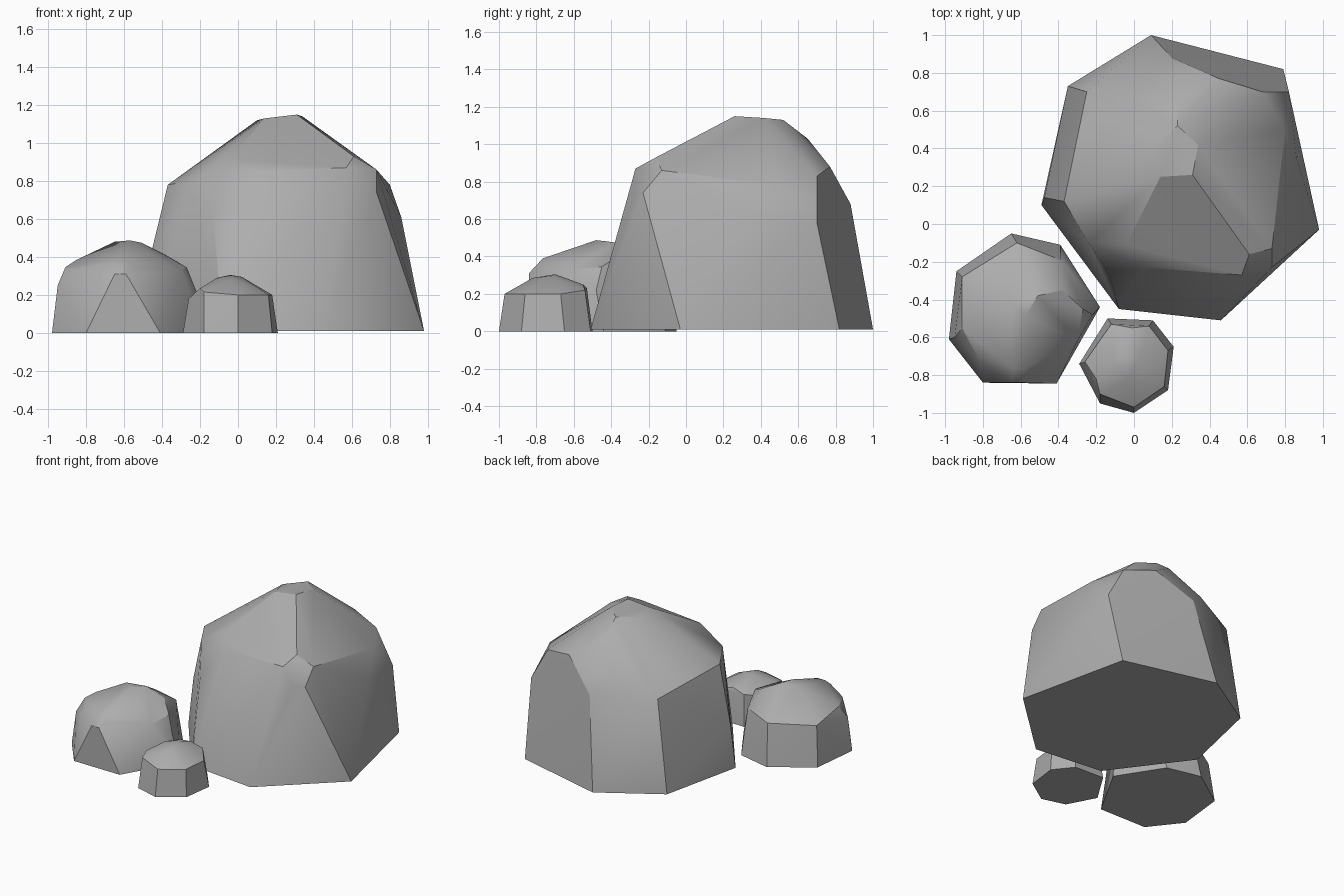
import bpy, bmesh, math

# One stone grey for all three boulders
stone = bpy.data.materials.new("stone grey")
stone.diffuse_color = (0.42, 0.42, 0.42, 1)


def rock(name, base, upper, z0=0.0):
    """Chiselled boulder: convex hull of a ground outline and its upper corners."""
    bm = bmesh.new()
    for x, y in base:
        bm.verts.new((x, y, z0))
    for p in upper:
        bm.verts.new(p)
    hull = bmesh.ops.convex_hull(bm, input=bm.verts[:])
    loose = {g for g in hull["geom_interior"] + hull["geom_unused"]
             if isinstance(g, bmesh.types.BMVert)}
    bmesh.ops.delete(bm, geom=list(loose), context='VERTS')
    # merge the nearly flat triangles into facets
    bmesh.ops.dissolve_limit(bm, angle_limit=math.radians(3),
                             verts=bm.verts[:], edges=bm.edges[:])
    bmesh.ops.recalc_face_normals(bm, faces=bm.faces[:])
    me = bpy.data.meshes.new(name)
    bm.to_mesh(me)
    bm.free()
    me.materials.append(stone)
    ob = bpy.data.objects.new(name, me)
    bpy.context.collection.objects.link(ob)
    bpy.ops.object.select_all(action='DESELECT')
    ob.select_set(True)
    bpy.context.view_layer.objects.active = ob
    bpy.ops.object.shade_smooth_by_angle(angle=math.radians(30))


# Large boulder: crown, shoulders, front corner chip, back
rock("large_boulder",
     [(.09, 1), (.79, .82), (.98, -.03), (.46, -.51), (-.08, -.45), (-.49, .10), (-.35, .73)],
     [(.14, .25, 1.13), (.31, .26, 1.15), (.34, .42, 1.14), (.23, .52, 1.13), (.10, .40, 1.12),
      (.05, -.23, .85), (.57, -.27, .87), (.61, -.16, .93), (.73, -.13, .86),
      (.65, -.27, .74), (.73, -.23, .74),
      (-.04, -.11, .92), (-.24, -.10, .80), (-.37, .12, .78), (-.13, -.27, .61), (-.475, .14, .35),
      (-.25, .70, .70), (.05, .78, .81), (.23, .65, 1.03), (.45, .77, .88), (.20, .88, .68),
      (.68, .70, .83), (.82, .70, .58), (.80, .50, .78), (.86, .35, .61)], 0.01)

# Medium boulder
rock("medium_boulder",
     [(-.98, -.61), (-.80, -.84), (-.41, -.845), (-.18, -.44), (-.39, -.11), (-.65, -.05), (-.94, -.25)],
     [(-.65, -.42, .48), (-.57, -.48, .487), (-.51, -.38, .475), (-.38, -.35, .41),
      (-.64, -.765, .39), (-.58, -.765, .39), (-.56, -.80, .345), (-.59, -.84, .31),
      (-.65, -.84, .31), (-.67, -.79, .36),
      (-.30, -.62, .33), (-.27, -.45, .345), (-.22, -.48, .22), (-.39, -.19, .33),
      (-.62, -.10, .31), (-.91, -.28, .30), (-.91, -.55, .345), (-.85, -.50, .385),
      (-.95, -.60, .25), (-.82, -.72, .33)])

# Small boulder
rock("small_boulder",
     [(-.29, -.74), (-.18, -.95), (0, -1), (.18, -.88), (.21, -.65), (.10, -.51), (-.14, -.50)],
     [(-.18, -.90, .215), (0, -.97, .20), (.16, -.86, .20), (.18, -.67, .20), (.08, -.54, .22),
      (-.12, -.53, .23), (-.26, -.73, .18), (-.20, -.82, .235), (-.11, -.72, .29),
      (-.04, -.70, .305), (.02, -.72, .295), (-.03, -.82, .285), (-.01, -.55, .25)])
